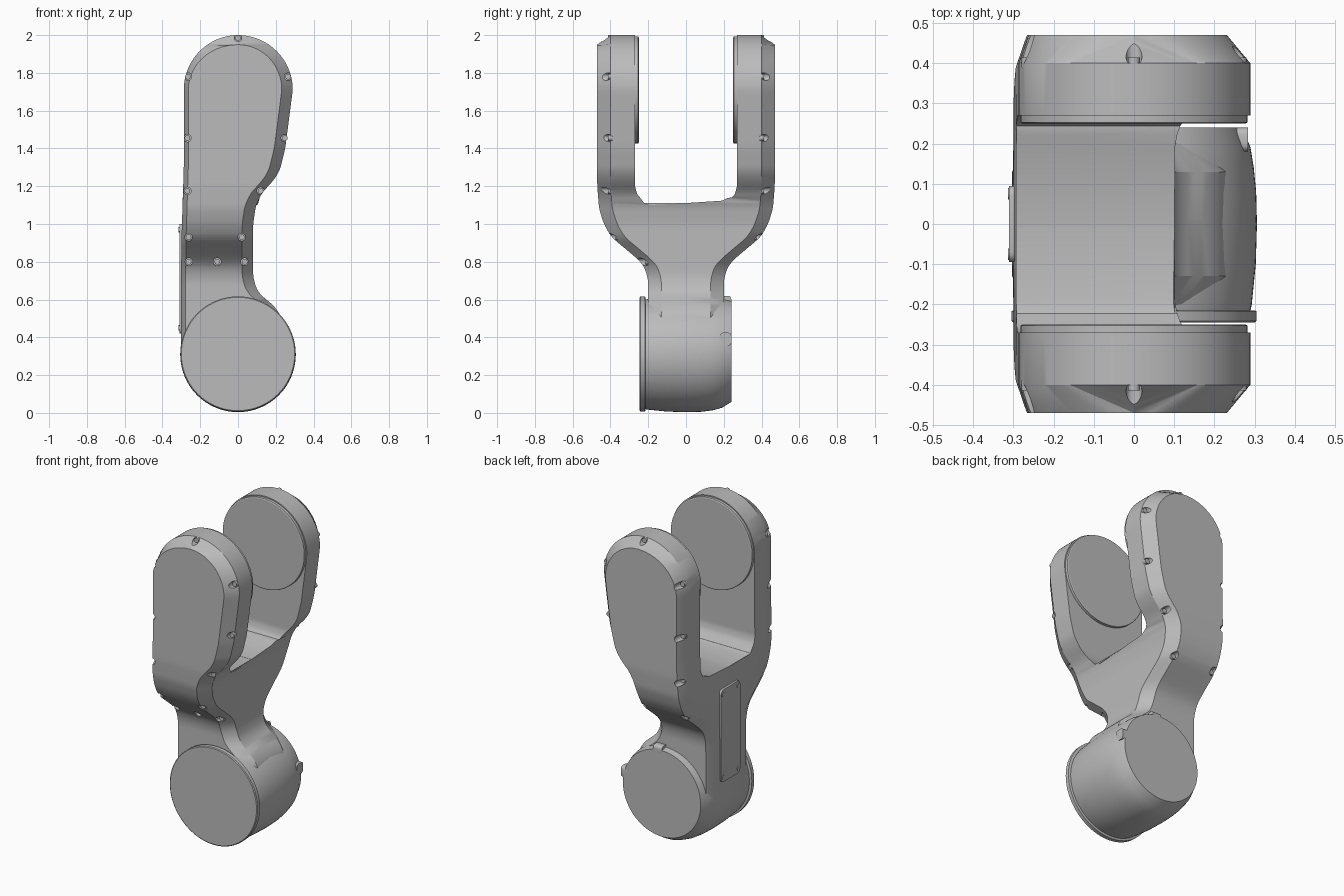
import bpy, bmesh, math
from mathutils import Matrix

cube = bpy.data.objects.get("Cube")
if cube:
    bpy.data.objects.remove(cube, do_unlink=True)

grey = bpy.data.materials.new("machined_grey")
grey.use_nodes = True
colour = (0.5, 0.5, 0.5, 1)
grey.diffuse_color = colour
grey.node_tree.nodes["Principled BSDF"].inputs["Base Color"].default_value = colour


def make(name, bm):
    bmesh.ops.recalc_face_normals(bm, faces=bm.faces)
    mesh = bpy.data.meshes.new(name)
    bm.to_mesh(mesh)
    bm.free()
    mesh.materials.append(grey)
    obj = bpy.data.objects.new(name, mesh)
    bpy.context.collection.objects.link(obj)
    return obj


def activate(obj):
    bpy.ops.object.select_all(action='DESELECT')
    obj.select_set(True)
    bpy.context.view_layer.objects.active = obj


def smooth(obj, angle=28):
    activate(obj)
    bpy.ops.object.shade_smooth_by_angle(angle=math.radians(angle))


def loft(name, rings):
    """Skin a list of equal-length closed rings and cap both ends."""
    bm = bmesh.new()
    rows = [[bm.verts.new(p) for p in ring] for ring in rings]
    n = len(rows[0])
    for a, b in zip(rows, rows[1:]):
        for i in range(n):
            j = (i + 1) % n
            bm.faces.new((a[i], a[j], b[j], b[i]))
    bm.faces.new(rows[0])
    bm.faces.new(rows[-1])
    bmesh.ops.remove_doubles(bm, verts=bm.verts, dist=0.0003)
    return make(name, bm)


def linear(table, z):
    for (z0, v0), (z1, v1) in zip(table, table[1:]):
        if z <= z1:
            return v0 + (v1 - v0) * max(0, z - z0) / (z1 - z0)
    return table[-1][1]


def curve(table, z):
    """Linear lookup softened by averaging nearby samples."""
    return sum(linear(table, z + k * 0.008) for k in range(-3, 4)) / 7


def turned(name, profile, sides=96):
    """Round part about the y axis from (y, radius, centre z)."""
    turn = [2 * math.pi * i / sides for i in range(sides)]
    obj = loft(name, [[(r * math.cos(a), y, c + r * math.sin(a)) for a in turn]
                      for y, r, c in profile])
    smooth(obj)
    return obj


def pegs(bm, spots, radius, side, near, far):
    """Short cylinders along y; each spot is (x, z, seat)."""
    for x, z, seat in spots:
        place = Matrix.Translation((x, side * (seat + (near + far) / 2), z))
        bmesh.ops.create_cone(bm, cap_ends=True, segments=16, radius1=radius, radius2=radius,
                              depth=far - near, matrix=place @ Matrix.Rotation(math.pi / 2, 4, 'X'))


# Outlines of the link against height
RIGHT = [(.3, .2), (.5, .235), (.57, .19), (.61, .135), (.65, .1), (.72, .08), (1.0, .08),
         (1.1, .095), (1.17, .13), (1.22, .18), (1.28, .22), (1.4, .25), (1.71, .29), (2, .29)]
LEFT = [(.3, -.303), (.9, -.3), (1.3, -.287), (2, -.287)]
OUTER = [(.3, .2), (.7, .2), (.76, .215), (.8, .24), (.86, .31), (.93, .395),
         (1.0, .435), (1.08, .46), (1.2, .47), (2, .47)]
INNER = [(1.11, -.01), (1.112, .19), (1.13, .235), (1.16, .26), (1.2, .27), (2, .27)]
ROUND_Z, ROUND_R, INSET_R = 1.71, .29, .24

levels = [.3 + (ROUND_Z - .3) * i / 94 for i in range(95)]
levels += [ROUND_Z + ROUND_R * math.sin(math.pi / 2 * i / 28) for i in range(1, 29)]
levels = sorted(levels + [1.109, 1.11, 1.112, 1.95])


def section(z, side):
    """Chamfered cross-section of one half of the link."""
    xl, xr = curve(LEFT, z), curve(RIGHT, z)
    out, inn, depth = curve(OUTER, z), linear(INNER, z), .07
    il, ir = xl + .024, xr - .058
    if z > ROUND_Z:
        t = z - ROUND_Z
        full = math.sqrt(max(0, 1 - (t / ROUND_R) ** 2))
        inset = math.sqrt(max(0, 1 - (t / INSET_R) ** 2))
        xl, xr, il, ir = xl * full, xr * full, il * inset, ir * inset
        depth *= min(1, max(0, (2 - z) / .05))
        out = .4 + depth
    zi = z + (.06 * inn * side if 1.11 < z < 1.14 else 0)
    return [(il, side * out, z), (ir, side * out, z), (xr, side * (out - depth), z),
            (xr, side * inn, zi), (xl, side * inn, zi), (xl, side * (out - depth), z)]


# Screw seats around the fork rims
rim = [(0, 1.985, .4)]
rim += [(x, z, .4) for x, z in ((-.265, 1.78), (.265, 1.78), (-.268, 1.455), (.248, 1.455),
                               (-.268, 1.175), (.12, 1.175))]
rim += [(-.262, .93, .36), (.02, .93, .36)]
neck_row = [(x, .8, .2) for x in (-.26, -.11, .035)]

for label, side in (("front", -1), ("back", 1)):
    fork = loft(label + "_fork", [section(z, side) for z in levels])
    spots = rim + (neck_row if side < 0 else [])

    bm = bmesh.new()
    pegs(bm, spots, .02, side, 0, .12)
    cutter = make("screw_pocket_cutter", bm)
    cutter.hide_render = True
    activate(fork)
    cut = fork.modifiers.new("pockets", 'BOOLEAN')
    cut.operation, cut.object, cut.solver = 'DIFFERENCE', cutter, 'EXACT'
    bpy.ops.object.modifier_apply(modifier=cut.name)
    bpy.data.objects.remove(cutter, do_unlink=True)
    smooth(fork)

    bm = bmesh.new()
    pegs(bm, spots, .015, side, -.01, .014)
    smooth(make(label + "_fork_screws", bm))

    # Round bearing pad on the inside of the fork
    turned(label + "_bearing_pad", [(side * .25, .278, ROUND_Z), (side * .253, .283, ROUND_Z),
                                    (side * .29, .283, ROUND_Z)])

# Lower joint housing with its front cap
turned("joint_housing", [(-.225, .288, .31), (-.2, .293, .31), (-.1, .303, .31), (0, .306, .31),
                         (.08, .304, .31), (.14, .298, .311), (.19, .29, .317), (.24, .27, .328)])
turned("front_cap", [(-.245, .3, .312), (-.241, .305, .312), (-.217, .305, .312), (-.215, .3, .312)])


def box(name, centre, size, bevel):
    bm = bmesh.new()
    bmesh.ops.create_cube(bm, size=1, matrix=Matrix.Translation(centre) @ Matrix.Diagonal((*size, 1)))
    edges = [e for e in bm.edges if abs((e.verts[0].co - e.verts[1].co).x) > size[0] * .9]
    bmesh.ops.bevel(bm, geom=edges, offset=bevel, segments=4, profile=.5, affect='EDGES')
    obj = make(name, bm)
    smooth(obj)
    return obj


# Service cover on the straight side, with corner screws
box("service_cover", (-.302, 0, .71), (.018, .19, .58), .025)
bm = bmesh.new()
for y in (-.075, .075):
    for z in (.45, .97):
        place = Matrix.Translation((-.309, y, z)) @ Matrix.Rotation(math.pi / 2, 4, 'Y')
        bmesh.ops.create_cone(bm, cap_ends=True, segments=16, radius1=.014, radius2=.014,
                              depth=.01, matrix=place)
smooth(make("cover_screws", bm))

# Small screw lugs on the back rim of the housing
box("side_lug", (.262, .21, .39), (.044, .06, .07), .018)
box("top_lug", (.03, .21, .59), (.06, .06, .06), .018)
